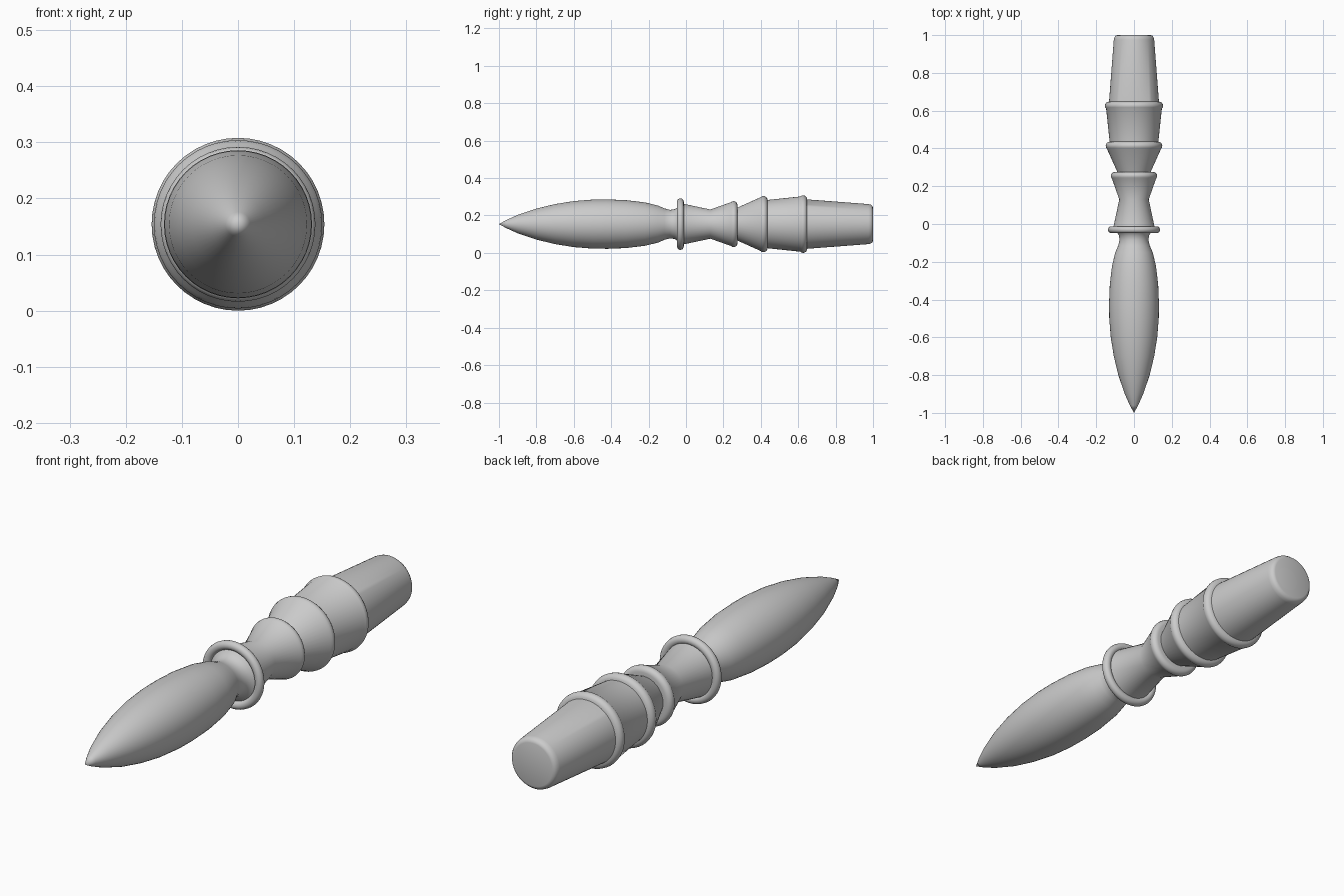
import bpy, bmesh, math

if "Cube" in bpy.data.objects:
    bpy.data.objects.remove(bpy.data.objects["Cube"])

AXIS_Z = 0.154
SIDES = 48


def lathe(name, profile, closed=False):
    """Revolve (y, radius) points around the long axis."""
    bm = bmesh.new()
    rings = []
    for y, r in profile:
        if r == 0:
            rings.append([bm.verts.new((0, y, AXIS_Z))])
        else:
            rings.append([bm.verts.new((r * math.sin(2 * math.pi * i / SIDES), y,
                                        AXIS_Z + r * math.cos(2 * math.pi * i / SIDES)))
                          for i in range(SIDES)])
    pairs = list(zip(rings, rings[1:]))
    if closed:
        pairs.append((rings[-1], rings[0]))
    for a, b in pairs:
        for i in range(SIDES):
            j = (i + 1) % SIDES
            if len(a) == 1:
                bm.faces.new((a[0], b[j], b[i]))
            elif len(b) == 1:
                bm.faces.new((a[i], a[j], b[0]))
            else:
                bm.faces.new((a[i], a[j], b[j], b[i]))
    bmesh.ops.recalc_face_normals(bm, faces=bm.faces)
    mesh = bpy.data.meshes.new(name)
    bm.to_mesh(mesh)
    bm.free()
    obj = bpy.data.objects.new(name, mesh)
    bpy.context.collection.objects.link(obj)
    bpy.context.view_layer.objects.active = obj
    obj.select_set(True)
    bpy.ops.object.shade_smooth_by_angle(angle=math.radians(35))
    obj.select_set(False)
    return obj


def rounded_lip(y0, y1, r):
    """Half-round bead ending a flared handle section."""
    c, h = (y0 + y1) / 2, (y1 - y0) / 2
    return [(c - h * math.cos(math.pi * k / 8), r - h + h * math.sin(math.pi * k / 8))
            for k in range(2, 9)]


# Pointed spindle blade, narrowing to a neck and flaring into the collar
lathe("blade", [(-1, 0), (-0.96, 0.022), (-0.9, 0.049), (-0.8, 0.083), (-0.7, 0.107),
                (-0.6, 0.123), (-0.5, 0.131), (-0.42, 0.132), (-0.32, 0.128),
                (-0.22, 0.116), (-0.15, 0.099), (-0.115, 0.084), (-0.085, 0.076),
                (-0.06, 0.08), (-0.042, 0.092), (-0.03, 0.11)])

# Round collar ring
lathe("collar_ring", [(-0.03 + 0.018 * math.cos(2 * math.pi * k / 16),
                       0.12 + 0.018 * math.sin(2 * math.pi * k / 16))
                      for k in range(16)], closed=True)

# Turned handle: waist, three flared sections with lips, tapered grip
handle = [(-0.03, 0.112), (0.13, 0.078)]
handle += rounded_lip(0.235, 0.275, 0.123) + [(0.275, 0.088)]
handle += rounded_lip(0.392, 0.436, 0.15) + [(0.436, 0.129)]
handle += rounded_lip(0.604, 0.648, 0.154) + [(0.648, 0.132)]
handle += [(0.975, 0.107), (0.988, 0.104), (0.997, 0.097), (1, 0.088), (1, 0)]
lathe("handle", handle)
